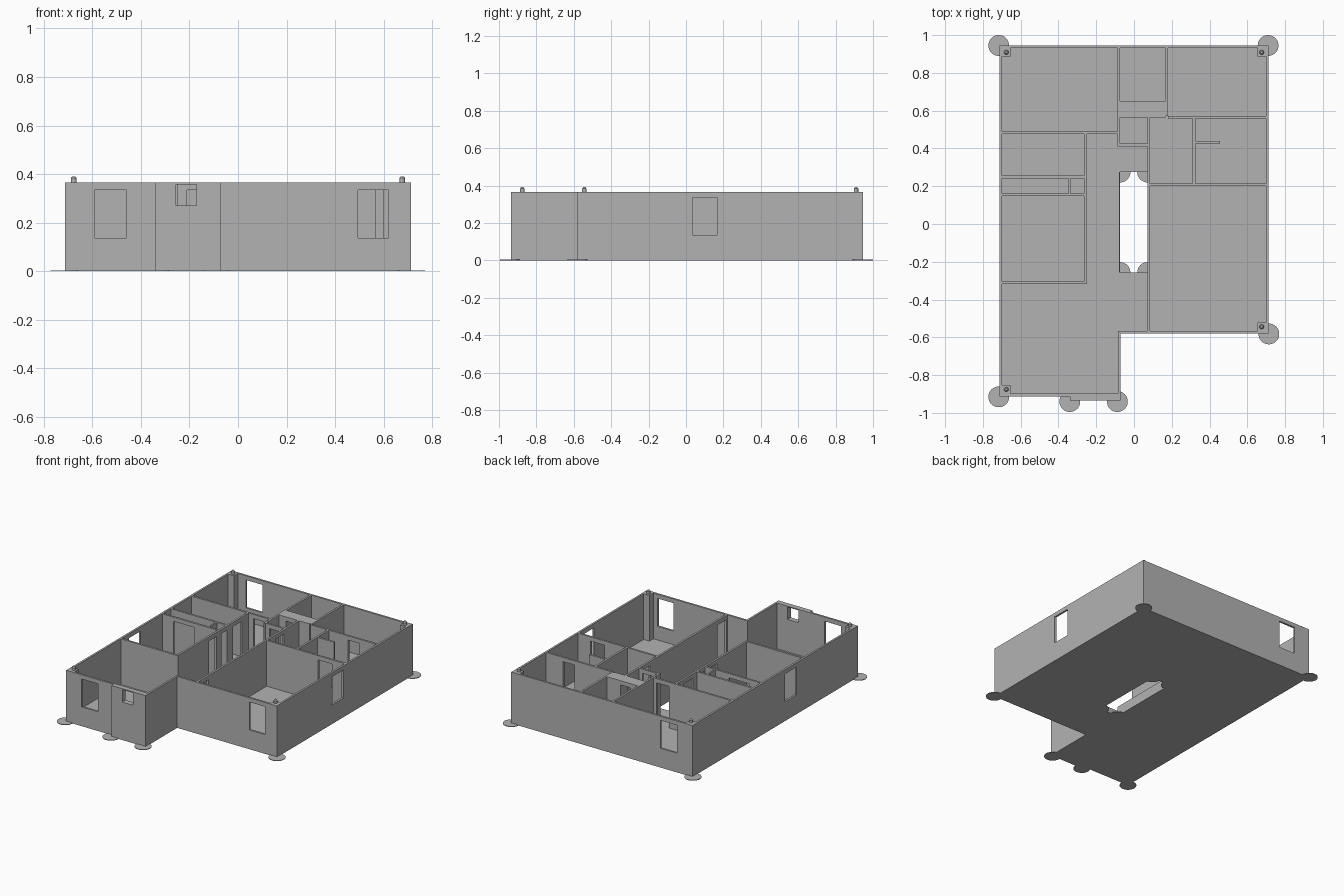
import bpy, bmesh

cube = bpy.data.objects.get("Cube")
if cube:
    bpy.data.objects.remove(cube, do_unlink=True)

grey = bpy.data.materials.new("plain_grey")
grey.use_nodes = True
GREY = (0.45, 0.45, 0.45, 1)
grey.diffuse_color = GREY
grey.node_tree.nodes["Principled BSDF"].inputs["Base Color"].default_value = GREY

TOP = 0.365      # wall height
FLOOR = 0.04     # floor height
HEAD = 0.335     # head of doors and windows
SILL = 0.137     # window sill
T = 0.014        # wall thickness
W, BACK, WING, MID, PORCH = 0.712, 0.945, -0.912, -0.58, -0.935
INNER = -0.072   # right face of the front wing


def finish(name, bm):
    mesh = bpy.data.meshes.new(name)
    bm.normal_update()
    bm.to_mesh(mesh)
    bm.free()
    mesh.materials.append(grey)
    obj = bpy.data.objects.new(name, mesh)
    bpy.context.collection.objects.link(obj)
    return obj


def add_box(bm, x0, x1, y0, y1, z0, z1):
    verts = bmesh.ops.create_cube(bm, size=1)["verts"]
    for v in verts:
        v.co.x = x1 if v.co.x > 0 else x0
        v.co.y = y1 if v.co.y > 0 else y0
        v.co.z = z1 if v.co.z > 0 else z0


def boxes(name, *specs):
    bm = bmesh.new()
    for s in specs:
        add_box(bm, *s)
    return finish(name, bm)


def wall(name, axis, start, end, face, openings=(), base=FLOOR - 0.01, thick=T):
    """Wall along an axis from its lower face; openings are (from, to, sill, head)."""
    bm = bmesh.new()

    def piece(a, b, z0, z1):
        if b - a < 1e-4 or z1 - z0 < 1e-4:
            return
        if axis == "x":
            add_box(bm, a, b, face, face + thick, z0, z1)
        else:
            add_box(bm, face, face + thick, a, b, z0, z1)

    at = start
    for a, b, sill, head in sorted(openings):
        piece(at, a, base, TOP)
        piece(a, b, base, sill)
        piece(a, b, head, TOP)
        at = b
    piece(at, end, base, TOP)
    return finish(name, bm)


def window(a, b):
    return (a, b, SILL, HEAD)


def door(a, b):
    return (a, b, FLOOR - 0.01, HEAD)


# Floor slab around the open courtyard
e = 0.012
CX0, CX1, CY0, CY1 = -0.074, 0.072, -0.257, 0.275
boxes("floor",
      (-W + e, CX0, WING + e, BACK - e, 0, FLOOR),
      (CX0, W - e, CY1, BACK - e, 0, FLOOR),
      (CX1, W - e, MID + e, CY1, 0, FLOOR),
      (CX0, CX1, MID + e, CY0, 0, FLOOR))
boxes("courtyard_kerb", (CX0 - 0.006, CX0, CY0, CY1, 0.03, 0.07))

# Outer walls
wall("back_wall", "x", -W, W, BACK - T, [window(-0.59, -0.46)], 0)
wall("right_side_wall", "y", WING, BACK - T, -W, [window(-0.225, -0.095)], 0)
wall("left_side_wall", "y", MID, BACK - T, W - T, [window(0.035, 0.165)], 0)
wall("main_front_wall", "x", INNER, W - T, MID, [window(0.495, 0.62)], 0)
wall("wing_front_wall", "x", -W + T, -0.34, WING, [window(-0.59, -0.46)], 0)
wall("wing_side_wall", "y", PORCH, MID + T, INNER - T, (), 0)
wall("entrance_wall", "x", -0.34, INNER - T, PORCH,
     [(-0.255, -0.17, 0.27, 0.358)], 0, 0.037)

# Inner walls, right half
wall("bedroom_wall", "x", -W + T, -0.074, 0.476, [door(-0.21, -0.11)])
wall("bedroom_side_wall", "y", 0.41, BACK - T, -0.087)
wall("corridor_wall", "y", -0.318, 0.476, -0.264,
     [door(0.03, 0.115), door(0.17, 0.235), door(0.3, 0.4)])
wall("bath_wall", "x", -W + T, -0.264, 0.242)
wall("closet_wall", "x", -W + T, -0.264, 0.147, [door(-0.61, -0.45)])
wall("closet_divider", "y", 0.161, 0.242, -0.346, (), FLOOR - 0.01, 0.011)
wall("study_wall", "x", -W + T, -0.264, -0.318)

# Inner walls, left half
wall("lounge_side_wall", "y", MID + T, 0.565, 0.071,
     [door(-0.555, -0.455), door(0.3, 0.395)])
wall("lounge_back_wall", "x", 0.085, W - T, 0.2, [door(0.49, 0.6)])
wall("kitchen_divider", "y", 0.214, 0.558, 0.311)
wall("rear_room_wall", "x", 0.18, W - T, 0.558, [door(0.475, 0.565)])
wall("rear_side_wall", "y", 0.572, BACK - T, 0.166)
wall("hall_wall", "x", -0.074, 0.071, 0.411, [door(-0.04, 0.045)])
wall("short_partition", "x", 0.325, 0.455, 0.426)
wall("thick_wall", "x", -0.074, 0.166, 0.565, [door(-0.02, 0.06)],
     FLOOR - 0.01, 0.085)

# Corner posts with round-topped pins
posts = [(-0.676, 0.909), (0.676, 0.909), (0.676, -0.544), (-0.676, -0.876)]
h = 0.023
boxes("corner_posts",
      *[(x - h, x + h, y - h, y + h, FLOOR - 0.01, TOP) for x, y in posts])
bm = bmesh.new()
for x, y in posts:
    for r0, r1, z0, z1 in ((0.012, 0.012, 0.36, 0.383), (0.012, 0.006, 0.383, 0.391)):
        ring = bmesh.ops.create_cone(bm, cap_ends=True, segments=20,
                                     radius1=r0, radius2=r1, depth=z1 - z0)
        bmesh.ops.translate(bm, verts=ring["verts"], vec=(x, y, (z0 + z1) / 2))
finish("corner_pins", bm)

# Thin round pads under the corners
pads = [(-0.716, 0.945), (0.71, 0.945), (0.714, -0.582), (-0.716, -0.915),
        (-0.34, -0.94), (-0.088, -0.94)]
pads += [(x, y) for x in (CX0, CX1) for y in (CY0, CY1)]
bm = bmesh.new()
for x, y in pads:
    disc = bmesh.ops.create_cone(bm, cap_ends=True, segments=40,
                                 radius1=0.055, radius2=0.055, depth=0.004)
    bmesh.ops.translate(bm, verts=disc["verts"], vec=(x, y, 0.002))
finish("corner_pads", bm)
